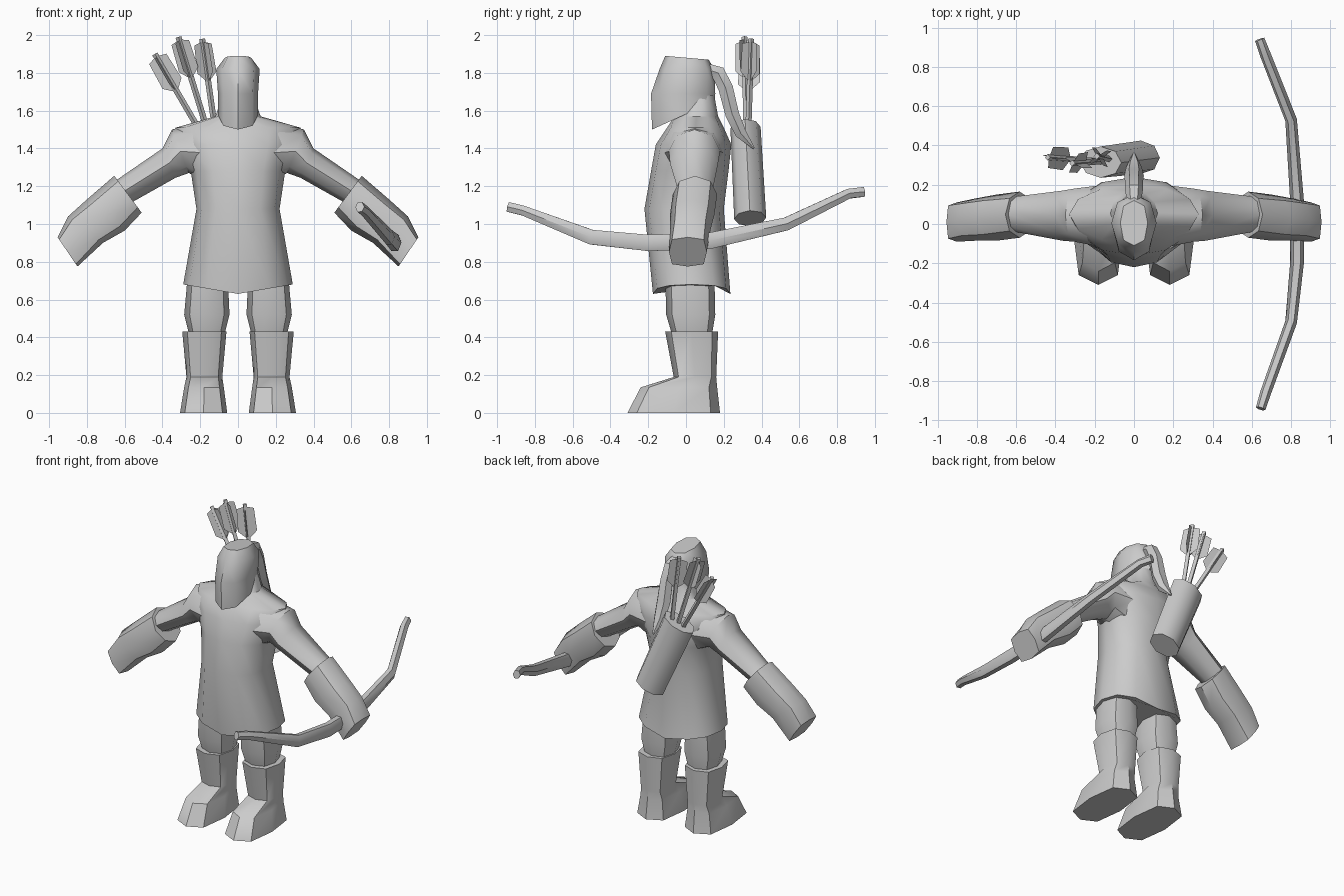
import bpy, bmesh, math
from mathutils import Vector as V

cube = bpy.data.objects.get("Cube")
if cube:
    bpy.data.objects.remove(cube)

grey = bpy.data.materials.new("plain_grey")
grey.use_nodes = True
COL = (0.6, 0.6, 0.6, 1)
grey.diffuse_color = COL
grey.node_tree.nodes["Principled BSDF"].inputs["Base Color"].default_value = COL


def finish(name, bm, angle=45):
    bmesh.ops.recalc_face_normals(bm, faces=bm.faces)
    me = bpy.data.meshes.new(name)
    bm.to_mesh(me)
    bm.free()
    me.materials.append(grey)
    ob = bpy.data.objects.new(name, me)
    bpy.context.collection.objects.link(ob)
    bpy.ops.object.select_all(action='DESELECT')
    ob.select_set(True)
    bpy.context.view_layer.objects.active = ob
    bpy.ops.object.shade_smooth_by_angle(angle=math.radians(angle))
    return ob


def ring(c, u, v, n=8, e=1.0, sag=0.0):
    """Ellipse around c; e below 1 makes it squarer, sag lowers front and back."""
    pts = []
    for i in range(n):
        a = 2 * math.pi * i / n
        co, si = math.cos(a), math.sin(a)
        s = math.copysign(abs(co) ** e, co) if abs(co) > 1e-6 else 0
        t = math.copysign(abs(si) ** e, si) if abs(si) > 1e-6 else 0
        pts.append(V(c) + V(u) * s + V(v) * t - V((0, 0, sag * (1 - abs(s)))))
    return pts


def loft(name, rings, angle=45):
    bm = bmesh.new()
    rows = [[bm.verts.new(p) for p in r] for r in rings]
    n = len(rows[0])
    for a, b in zip(rows, rows[1:]):
        for i in range(n):
            bm.faces.new((a[i], a[(i + 1) % n], b[(i + 1) % n], b[i]))
    bm.faces.new(rows[0])
    bm.faces.new(rows[-1])
    return finish(name, bm, angle)


def flat(z, x, y0, y1, rx, n=8, e=1.0, sag=0.0):
    """Horizontal ring given by its y extent and x radius."""
    return ring((x, (y0 + y1) / 2, z), (rx, 0, 0), (0, (y0 - y1) / 2, 0), n, e, sag)


def limb(side, top, bot, y0, y1, e=1.0):
    """Ring across an arm, from a top point to a bottom point in the xz plane."""
    t, b = V((side * top[0], 0, top[1])), V((side * bot[0], 0, bot[1]))
    return ring((t + b) / 2 + V((0, (y0 + y1) / 2, 0)), (t - b) / 2, (0, (y1 - y0) / 2, 0), 8, e)


def tube(name, path, ref, n=6):
    """Rings along a path of (point, radius along ref, radius across)."""
    rings = []
    for i, (p, ru, rv) in enumerate(path):
        d = V(path[min(i + 1, len(path) - 1)][0]) - V(path[max(i - 1, 0)][0])
        w = d.cross(V(ref)).normalized()
        u = w.cross(d).normalized()
        rings.append(ring(p, u * ru, w * rv, n))
    return loft(name, rings)


# Tunic body with shoulders and neck
loft("tunic", [
    flat(0.68, 0, -0.175, 0.235, 0.29, 12, 0.8, 0.05),
    flat(1.08, 0, -0.22, 0.20, 0.22, 12, 0.9),
    flat(1.28, 0, -0.185, 0.225, 0.25, 12, 0.9),
    flat(1.42, 0, -0.16, 0.24, 0.32, 12),
    flat(1.51, 0, -0.10, 0.20, 0.33, 12),
    flat(1.57, 0, -0.06, 0.17, 0.12, 12),
    flat(1.68, 0, 0.0, 0.15, 0.08, 12)], 50)

# Head: jaw, cheeks, brow and crown
loft("head", [
    ring((0, -0.015, 1.575), (0.105, 0, 0), (0, -0.165, -0.075), 8, 0.9),
    ring((0, -0.015, 1.69), (0.106, 0, 0), (0, -0.17, 0), 8, 0.9),
    ring((0, 0.005, 1.82), (0.115, 0, 0), (0, -0.145, 0), 8, 0.9),
    ring((0, 0.005, 1.88), (0.07, 0, 0), (0, -0.115, 0.01), 8, 0.8)], 50)

# Hair tail
tube("hair_tail", [
    ((0, 0.11, 1.82), 0.035, 0.035), ((0, 0.17, 1.80), 0.045, 0.045),
    ((0, 0.21, 1.72), 0.045, 0.045), ((0, 0.245, 1.58), 0.05, 0.042),
    ((0, 0.29, 1.48), 0.04, 0.035), ((0, 0.36, 1.40), 0.006, 0.006)], (1, 0, 0))

for side, tag in ((1, "left"), (-1, "right")):
    # Sleeve
    loft(tag + "_sleeve", [
        limb(side, (0.15, 1.55), (0.15, 1.20), -0.12, 0.20),
        limb(side, (0.35, 1.50), (0.26, 1.27), -0.09, 0.18),
        limb(side, (0.40, 1.40), (0.33, 1.245), -0.085, 0.17),
        limb(side, (0.64, 1.235), (0.57, 1.11), -0.04, 0.14)])
    # Cuff and mitten hand
    loft(tag + "_hand", [
        limb(side, (0.655, 1.255), (0.51, 1.06), -0.07, 0.165),
        limb(side, (0.80, 1.13), (0.60, 0.965), -0.085, 0.15, 0.9),
        limb(side, (0.90, 1.04), (0.715, 0.90), -0.085, 0.13, 0.8),
        limb(side, (0.955, 0.93), (0.85, 0.775), -0.09, 0.11, 0.5)])
    # Leg
    loft(tag + "_leg", [
        flat(0.74, side * 0.16, -0.11, 0.15, 0.105, 8, 0.8),
        flat(0.52, side * 0.165, -0.105, 0.155, 0.12, 8, 0.8),
        flat(0.40, side * 0.165, -0.07, 0.135, 0.09, 8, 0.8)])
    # Boot, with the instep ring tilted into the toe
    loft(tag + "_boot", [
        flat(0.43, side * 0.178, -0.11, 0.17, 0.117, 8, 0.75),
        flat(0.19, side * 0.178, -0.065, 0.16, 0.095, 8, 0.75),
        flat(0.135, side * 0.18, -0.24, 0.165, 0.105, 8, 0.7),
        flat(0.0, side * 0.182, -0.31, 0.18, 0.125, 8, 0.65)])

# Bow held in the left hand
tube("bow", [
    ((0.645, -0.94, 1.09), 0.025, 0.03), ((0.67, -0.86, 1.07), 0.028, 0.03),
    ((0.80, -0.50, 0.93), 0.03, 0.045), ((0.83, -0.20, 0.90), 0.035, 0.05),
    ((0.83, 0.12, 0.91), 0.035, 0.05), ((0.80, 0.53, 1.00), 0.03, 0.04),
    ((0.67, 0.86, 1.16), 0.028, 0.03), ((0.64, 0.94, 1.17), 0.025, 0.03)], (1, 0, 0))

# Quiver slung across the back
top, base = V((-0.17, 0.315, 1.51)), V((0.035, 0.34, 1.03))
tube("quiver", [(top, 0.115, 0.08), (base, 0.105, 0.085)], (1, 0, 0), 8)

# Arrows: square shaft with two crossed vanes
for k, (tip, foot, twist) in enumerate([
        ((-0.44, 0.34, 1.90), (-0.20, 0.32, 1.49), 0.25),
        ((-0.315, 0.31, 1.99), (-0.16, 0.32, 1.49), 0.5),
        ((-0.19, 0.345, 1.98), (-0.12, 0.33, 1.49), 1.0)]):
    tip, foot = V(tip), V(foot)
    tube("arrow_shaft_%d" % (k + 1), [(tip, 0.016, 0.016), (foot, 0.016, 0.016)], (1, 0, 0), 4)
    d = (foot - tip).normalized()
    u = V((0, 1, 0)).cross(d).normalized()
    w = d.cross(u)
    bm = bmesh.new()
    for j in range(2):
        a = twist + j * math.pi / 2
        across = u * math.cos(a) + w * math.sin(a)
        for s in (1, -1):
            bm.faces.new([bm.verts.new(tip + d * t + across * s * r) for t, r in
                          ((0.015, 0), (0.03, 0.055), (0.18, 0.06), (0.235, 0))])
    finish("arrow_vanes_%d" % (k + 1), bm)
